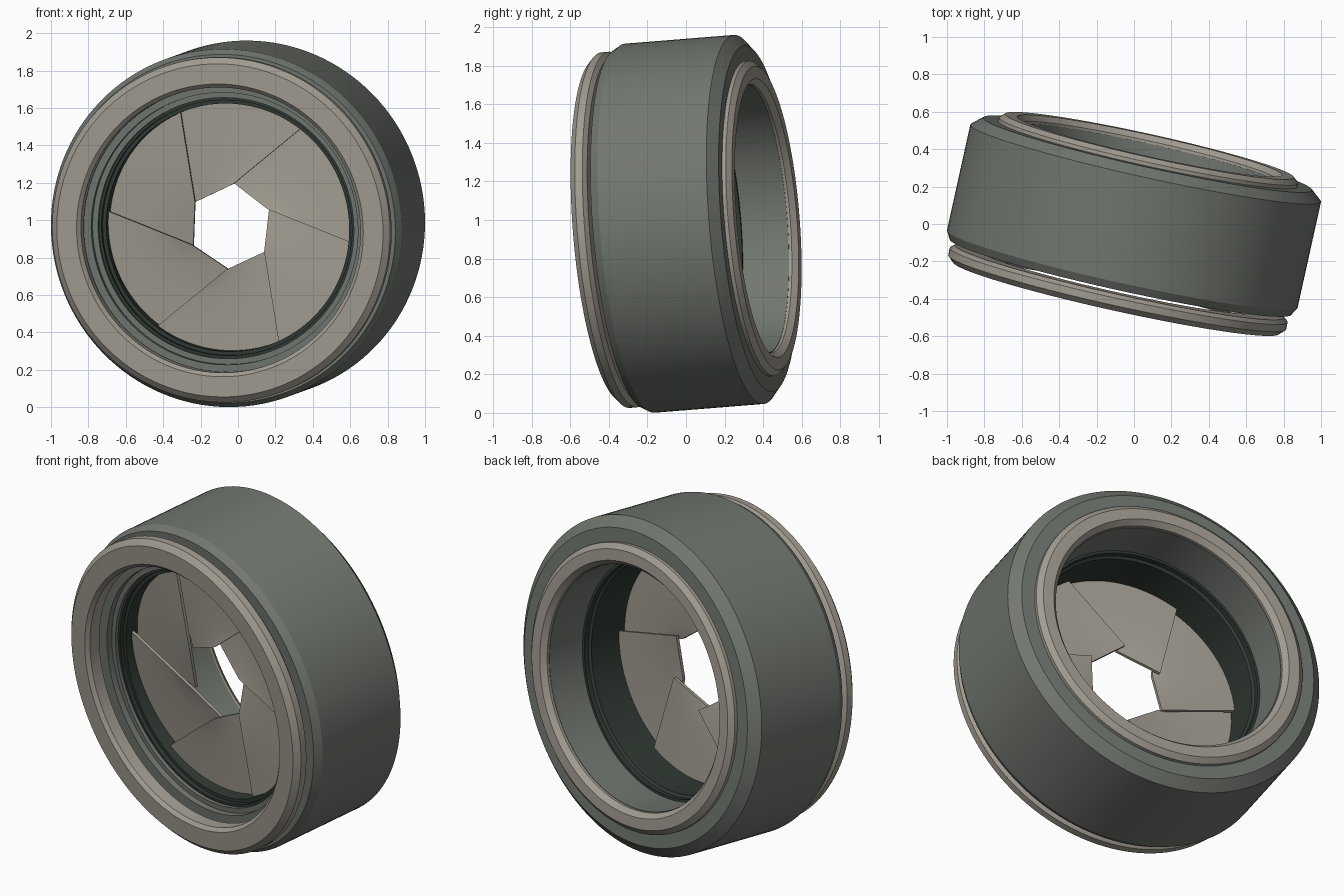
import bpy, bmesh, math
from mathutils import Matrix, Vector

if "Cube" in bpy.data.objects:
    bpy.data.objects.remove(bpy.data.objects["Cube"])

# Common tilted axis shared by every part (local +y is the barrel axis)
AXIS = Vector((0.215, 0.973, 0.078)).normalized()
TILT = Vector((0, 1, 0)).rotation_difference(AXIS).to_matrix().to_4x4()
PLACE = Matrix.Translation((-0.0095, 0, 0.977)) @ TILT
SEGMENTS = 128


def material(name, color):
    m = bpy.data.materials.new(name)
    m.diffuse_color = (*color, 1)
    m.use_nodes = True
    m.node_tree.nodes["Principled BSDF"].inputs["Base Color"].default_value = m.diffuse_color
    return m


BEIGE = material("warm_grey", (0.36, 0.335, 0.285))
GREY = material("green_grey", (0.168, 0.185, 0.16))
DARK = material("dark_green", (0.03, 0.042, 0.033))


def finish(name, bm, mat):
    bmesh.ops.recalc_face_normals(bm, faces=bm.faces)
    bm.transform(PLACE)
    mesh = bpy.data.meshes.new(name)
    bm.to_mesh(mesh)
    bm.free()
    mesh.materials.append(mat)
    mesh.shade_smooth()
    mesh.set_sharp_from_angle(angle=math.radians(22))
    obj = bpy.data.objects.new(name, mesh)
    bpy.context.collection.objects.link(obj)
    return obj


def lathe(name, profile, mat):
    """Revolve a closed (radius, depth) profile around the barrel axis."""
    bm = bmesh.new()
    rings = []
    for i in range(SEGMENTS):
        a = 2 * math.pi * i / SEGMENTS
        rings.append([bm.verts.new((r * math.cos(a), t, r * math.sin(a)))
                      for r, t in profile])
    n = len(profile)
    for i in range(SEGMENTS):
        p, q = rings[i], rings[(i + 1) % SEGMENTS]
        for j in range(n):
            k = (j + 1) % n
            bm.faces.new((p[j], p[k], q[k], q[j]))
    return finish(name, bm, mat)


def polar(radius, degrees):
    a = math.radians(degrees)
    return Vector((radius * math.cos(a), 0, radius * math.sin(a)))


def blade(name, turn):
    """One shutter blade: straight inner edge, curved outer edge, slight twist."""
    bm = bmesh.new()
    nu, nv, thick = 14, 5, 0.018
    v_hi, v_lo = polar(0.23, 145 + turn), polar(0.23, 85 + turn)
    layers = []
    for offset in (0, thick):
        grid = []
        for i in range(nu + 1):
            u = -0.12 + 1.12 * i / nu
            inner = v_hi.lerp(v_lo, u)
            outer = polar(0.68, 113 + turn - 60 * u)
            row = []
            for j in range(nv + 1):
                p = inner.lerp(outer, j / nv)
                p.y = -0.125 - 0.042 * u + offset
                row.append(bm.verts.new(p))
            grid.append(row)
        layers.append(grid)
    front, back = layers
    for g in layers:
        for i in range(nu):
            for j in range(nv):
                bm.faces.new((g[i][j], g[i + 1][j], g[i + 1][j + 1], g[i][j + 1]))
    # Close the rim between the two layers
    rim = ([(i, 0) for i in range(nu)] + [(nu, j) for j in range(nv)]
           + [(i, nv) for i in range(nu, 0, -1)] + [(0, j) for j in range(nv, 0, -1)])
    for (a, b), (c, d) in zip(rim, rim[1:] + rim[:1]):
        bm.faces.new((front[a][b], front[c][d], back[c][d], back[a][b]))
    return finish(name, bm, BEIGE)


# Main barrel with chamfered ends and stepped front bore
lathe("barrel", [(0.73, -0.29), (0.935, -0.29), (0.96, -0.247), (0.96, 0.334),
                 (0.90, 0.385), (0.80, 0.385), (0.695, 0.385), (0.695, 0.13),
                 (0.70, 0.13), (0.70, -0.255), (0.73, -0.255)], GREY)

# Front ring, separated from the barrel by a narrow open gap
lathe("front_ring", [(0.765, -0.385), (0.785, -0.405), (0.893, -0.405),
                     (0.925, -0.375), (0.925, -0.335), (0.90, -0.315),
                     (0.765, -0.315)], BEIGE)

# Rear ring with bevelled outer and inner edges
lathe("rear_ring", [(0.82, 0.375), (0.82, 0.405), (0.79, 0.43), (0.725, 0.43),
                    (0.698, 0.40), (0.698, 0.375)], BEIGE)

# Dark inner sleeve that holds the blades
lathe("inner_sleeve", [(0.685, -0.235), (0.705, -0.235), (0.705, 0.14),
                       (0.68, 0.14), (0.68, 0.11), (0.665, 0.10),
                       (0.665, -0.21), (0.685, -0.21)], DARK)

# Six overlapping shutter blades around a hexagonal opening
for n in range(6):
    blade(f"shutter_blade_{n + 1}", 60 * n)
